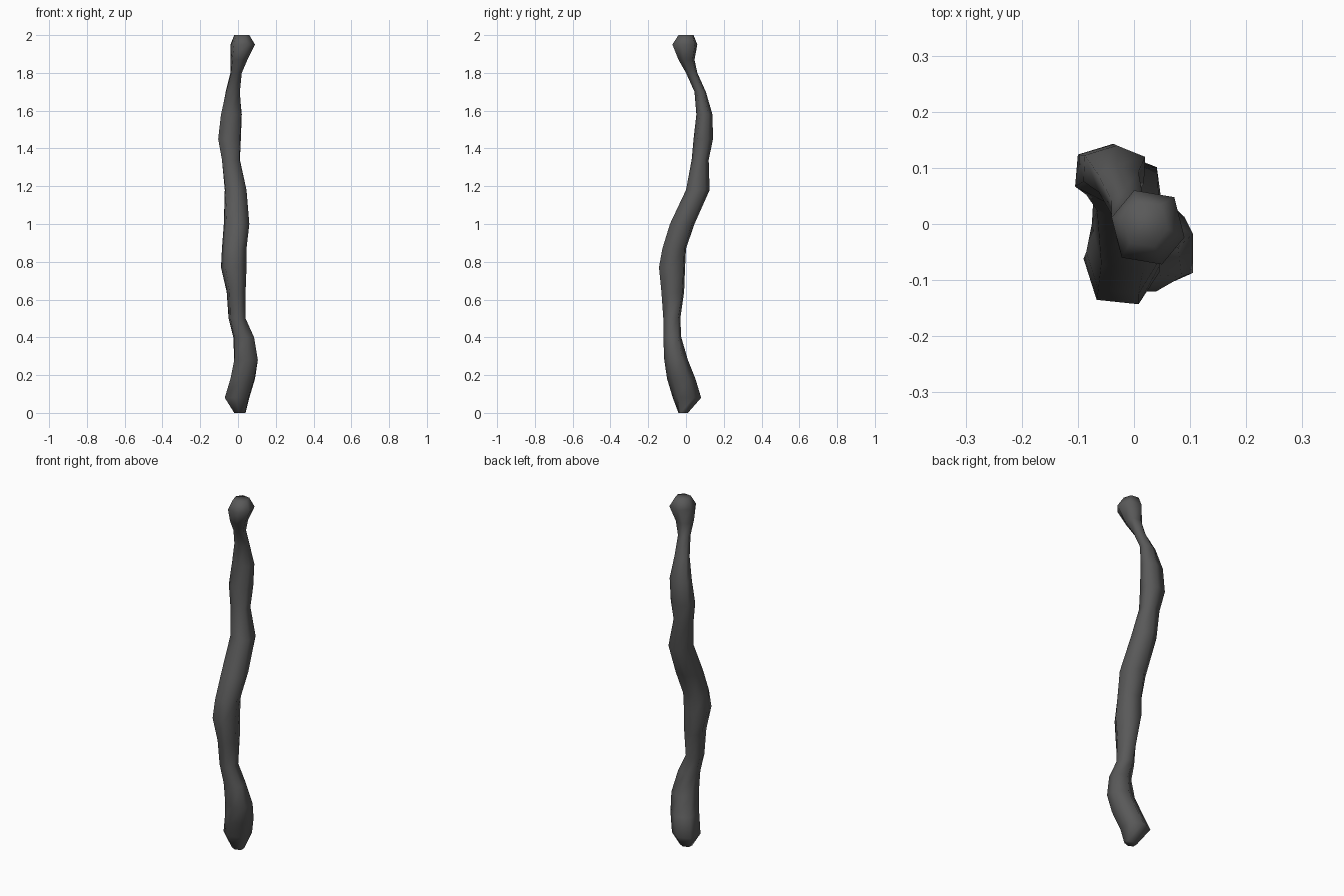
import bpy, bmesh
from math import sin, cos, pi, radians, copysign

cube = bpy.data.objects.get("Cube")
if cube:
    bpy.data.objects.remove(cube, do_unlink=True)

SIDES = 6

# Stick outline from foot to knob: height, left, right, front, back
RINGS = [
    (0.00, -0.02, 0.04, -0.04, 0.01),
    (0.08, -0.07, 0.06, -0.07, 0.08),
    (0.18, -0.04, 0.09, -0.10, 0.05),
    (0.28, -0.02, 0.105, -0.115, 0.01),
    (0.40, -0.025, 0.085, -0.12, -0.025),
    (0.50, -0.05, 0.04, -0.12, -0.03),
    (0.64, -0.06, 0.04, -0.13, -0.01),
    (0.77, -0.09, 0.045, -0.143, -0.005),
    (0.87, -0.085, 0.045, -0.125, 0.0),
    (1.00, -0.075, 0.06, -0.085, 0.045),
    (1.18, -0.07, 0.045, 0.0, 0.125),
    (1.34, -0.085, 0.01, 0.03, 0.12),
    (1.45, -0.105, 0.015, 0.04, 0.143),
    (1.58, -0.09, 0.02, 0.055, 0.14),
    (1.70, -0.065, 0.01, 0.045, 0.105),
    (1.80, -0.04, 0.02, 0.0, 0.06),
    (1.87, -0.04, 0.05, -0.04, 0.045),
    (1.95, -0.04, 0.09, -0.072, 0.06),
    (2.00, -0.02, 0.06, -0.04, 0.04),
]


def bulge(v):
    """Push a circle coordinate outward for a squarer section."""
    return copysign(abs(v) ** 0.85, v)


def fit(values, low, high):
    """Stretch values to span low to high exactly."""
    a, b = min(values), max(values)
    return [low + (v - a) / (b - a) * (high - low) for v in values]


def section(z, left, right, front, back):
    """Twisting polygon fitted to the outline at one height."""
    phase = radians(39 + 14 * cos(pi * (z - 0.77) / 0.68))
    angles = [phase + 2 * pi * i / SIDES for i in range(SIDES)]
    xs = fit([bulge(cos(a)) for a in angles], left, right)
    ys = fit([bulge(sin(a)) for a in angles], front, back)
    return [(x, y, z) for x, y in zip(xs, ys)]


# Loft the sections and close both ends
bm = bmesh.new()
loops = [[bm.verts.new(p) for p in section(*ring)] for ring in RINGS]
for low, high in zip(loops, loops[1:]):
    for i in range(SIDES):
        j = (i + 1) % SIDES
        bm.faces.new((low[i], low[j], high[j], high[i]))
bm.faces.new(loops[0][::-1])
bm.faces.new(loops[-1])
bmesh.ops.recalc_face_normals(bm, faces=bm.faces[:])

mesh = bpy.data.meshes.new("crooked_stick")
bm.to_mesh(mesh)
bm.free()
stick = bpy.data.objects.new("crooked_stick", mesh)
bpy.context.collection.objects.link(stick)

# Dark grey wood
wood = bpy.data.materials.new("dark_grey")
wood.use_nodes = True
grey = (0.1, 0.1, 0.1, 1)
wood.diffuse_color = grey
wood.node_tree.nodes["Principled BSDF"].inputs["Base Color"].default_value = grey
mesh.materials.append(wood)

# Rounded shading along the shaft
bpy.ops.object.select_all(action="DESELECT")
stick.select_set(True)
bpy.context.view_layer.objects.active = stick
bpy.ops.object.shade_smooth_by_angle(angle=radians(75))
